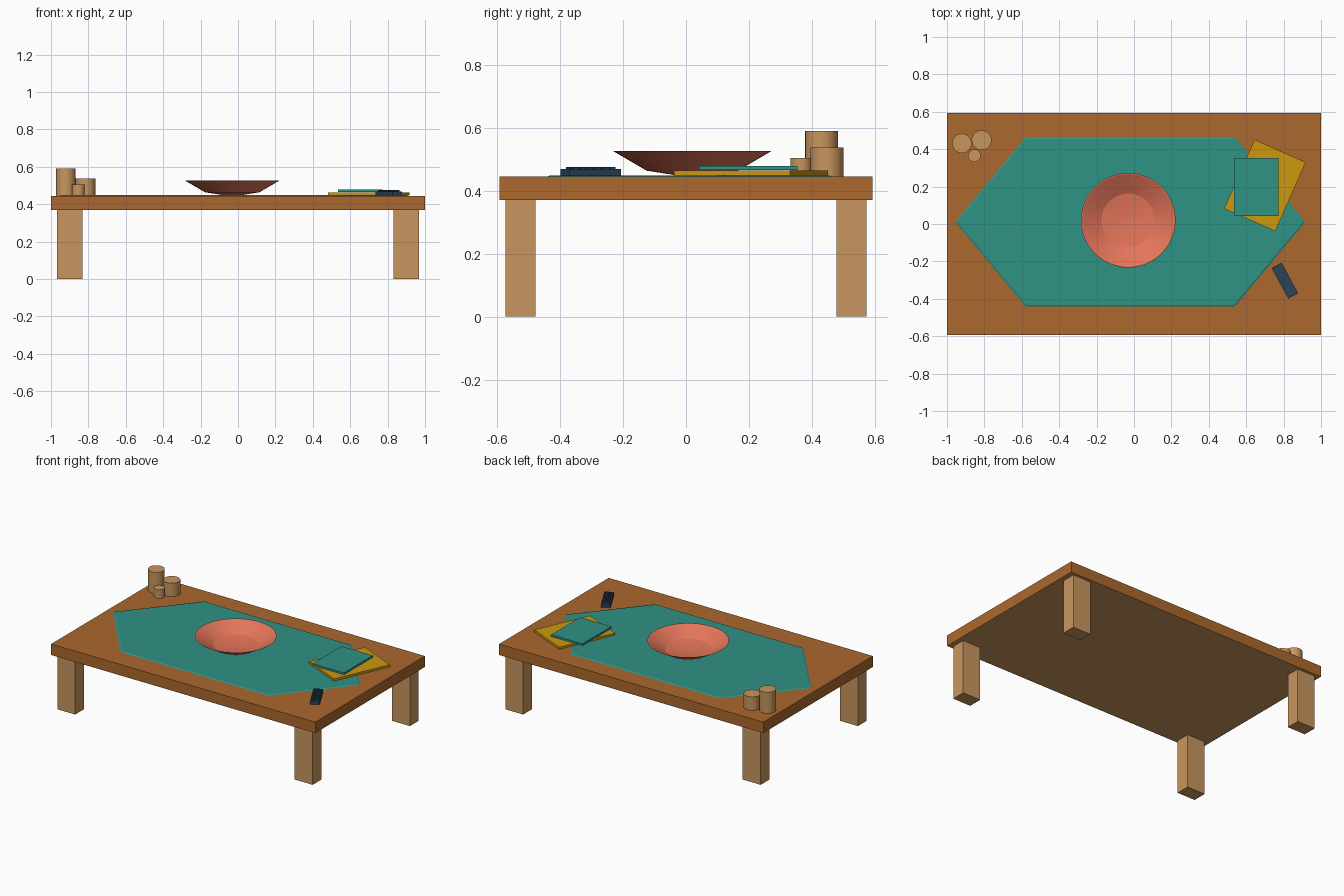
import bpy, bmesh, math
from mathutils import Matrix, Vector

if "Cube" in bpy.data.objects:
    bpy.data.objects.remove(bpy.data.objects["Cube"])


def mat(name, r, g, b):
    m = bpy.data.materials.new(name)
    lin = [((c / 255 + 0.055) / 1.055) ** 2.4 if c > 10 else c / 255 / 12.92 for c in (r, g, b)]
    m.diffuse_color = (*lin, 1)
    m.use_nodes = True
    m.node_tree.nodes["Principled BSDF"].inputs["Base Color"].default_value = m.diffuse_color
    return m


BROWN = mat("brown wood", 171, 104, 46)
OAK = mat("pale wood", 200, 150, 94)
TEAL = mat("teal", 47, 146, 133)
MUSTARD = mat("mustard", 204, 152, 16)
CORAL = mat("coral", 228, 117, 90)
NAVY = mat("navy", 42, 68, 88)


def finish(name, bm, *mats):
    bmesh.ops.recalc_face_normals(bm, faces=bm.faces[:])
    me = bpy.data.meshes.new(name)
    bm.to_mesh(me)
    bm.free()
    for m in mats:
        me.materials.append(m)
    ob = bpy.data.objects.new(name, me)
    bpy.context.collection.objects.link(ob)
    return ob


def add_box(bm, x, y, z0, z1, w, d):
    bmesh.ops.create_cube(bm, size=1, matrix=Matrix.Translation((x, y, (z0 + z1) / 2))
                          @ Matrix.Diagonal((w, d, z1 - z0, 1)))


def box(name, x, y, z0, z1, w, d, m, turn=0):
    bm = bmesh.new()
    add_box(bm, 0, 0, z0, z1, w, d)
    ob = finish(name, bm, m)
    ob.location = (x, y, 0)
    ob.rotation_euler.z = math.radians(turn)
    return ob


def smooth(ob, deg=30):
    bpy.ops.object.select_all(action='DESELECT')
    ob.select_set(True)
    bpy.context.view_layer.objects.active = ob
    bpy.ops.object.shade_smooth_by_angle(angle=math.radians(deg))


# table top, with a paler underside
top = box("table_top", 0, 0, 0.37, 0.445, 2.0, 1.185, BROWN)
top.data.materials.append(OAK)
for p in top.data.polygons:
    if p.normal.z < -0.5:
        p.material_index = 1

# four legs
for sx, side in ((-1, "left"), (1, "right")):
    for sy, end in ((-1, "front"), (1, "back")):
        box(f"{end}_{side}_leg", sx * 0.899, sy * 0.526, 0, 0.37, 0.136, 0.095, OAK)

# pointed table runner with a sloping hem
bm = bmesh.new()
outline = [(-0.935, 0), (-0.56, -0.452), (0.56, -0.452), (0.935, 0), (0.56, 0.452), (-0.56, 0.452)]
low = [bm.verts.new((x, y, 0.445)) for x, y in outline]
high = [bm.verts.new((x * 0.99, y * 0.983, 0.449)) for x, y in outline]
bm.faces.new(low)
bm.faces.new(high)
for i in range(6):
    j = (i + 1) % 6
    bm.faces.new((low[i], low[j], high[j], high[i]))
finish("table_runner", bm, TEAL).location = (-0.02, 0.011, 0)

# wide shallow bowl, spun from its profile
bm = bmesh.new()
profile = [(0, 0.449), (0.05, 0.449), (0.145, 0.464), (0.253, 0.527),
           (0.247, 0.527), (0.143, 0.469), (0.05, 0.455), (0, 0.454)]
vs = [bm.verts.new((r, 0, z)) for r, z in profile]
es = [bm.edges.new(pair) for pair in zip(vs, vs[1:])]
bmesh.ops.spin(bm, geom=vs + es, axis=(0, 0, 1), cent=(0, 0, 0), angle=math.tau, steps=48)
bmesh.ops.remove_doubles(bm, verts=bm.verts[:], dist=1e-5)
bowl = finish("bowl", bm, CORAL)
bowl.location = (-0.031, 0.02, 0)
smooth(bowl, 18)

# three wooden candle pots
for name, x, y, r, z in (("tall_pot", -0.92, 0.431, 0.052, 0.59),
                         ("medium_pot", -0.815, 0.448, 0.053, 0.538),
                         ("small_pot", -0.853, 0.366, 0.034, 0.505)):
    bm = bmesh.new()
    bmesh.ops.create_cone(bm, cap_ends=True, segments=32, radius1=r, radius2=r, depth=z - 0.445,
                          matrix=Matrix.Translation((x, y, (z + 0.445) / 2)))
    smooth(finish(name, bm, OAK))

# two stacked magazines
box("lower_magazine", 0.70, 0.206, 0.449, 0.464, 0.299, 0.403, MUSTARD, -23.8)
box("upper_magazine", 0.654, 0.198, 0.466, 0.479, 0.237, 0.312, TEAL)

# remote control with a grid of buttons
box("remote_body", 0.807, -0.303, 0.447, 0.469, 0.06, 0.186, NAVY, 28.5)
bm = bmesh.new()
for col in range(3):
    for row in range(6):
        add_box(bm, (col - 1) * 0.018, (row - 2.5) * 0.027, 0.468, 0.475, 0.012, 0.017)
buttons = finish("remote_buttons", bm, NAVY)
buttons.location = (0.807, -0.303, 0)
buttons.rotation_euler.z = math.radians(28.5)
